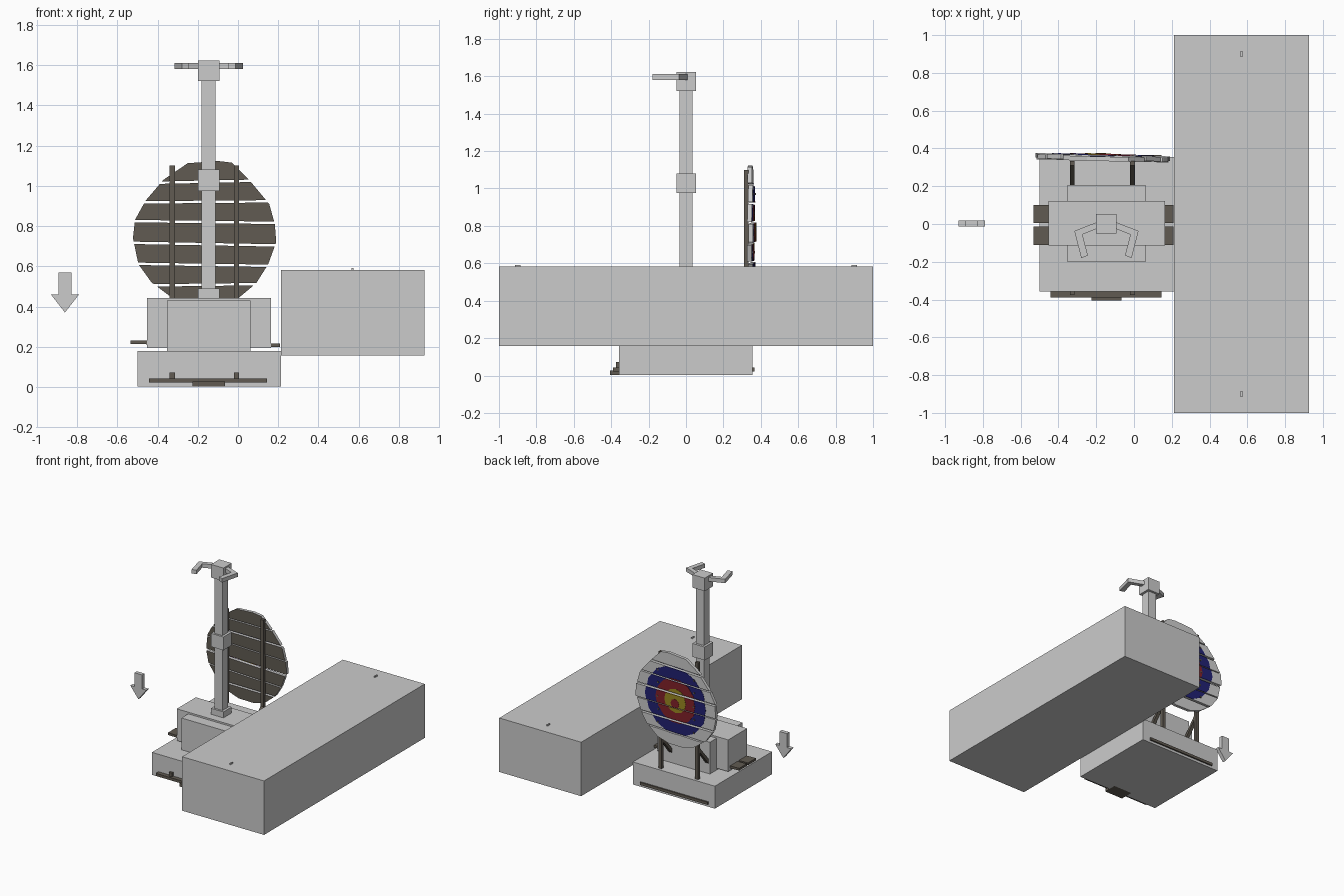
import bpy, bmesh, math
from mathutils import Vector

if "Cube" in bpy.data.objects:
    bpy.data.objects.remove(bpy.data.objects["Cube"])


def material(name, rgb):
    m = bpy.data.materials.new(name)
    m.diffuse_color = (*rgb, 1)
    m.use_nodes = True
    m.node_tree.nodes["Principled BSDF"].inputs["Base Color"].default_value = m.diffuse_color
    return m


GREY = material("pale grey", (0.6, 0.6, 0.6))
WOOD = material("dark wood", (0.12, 0.105, 0.085))
BLUE = material("blue paint", (0.015, 0.015, 0.17))
RED = material("red paint", (0.22, 0.015, 0.022))
YELLOW = material("yellow paint", (0.33, 0.25, 0.015))


def finish(name, bm, *mats):
    bmesh.ops.recalc_face_normals(bm, faces=bm.faces)
    me = bpy.data.meshes.new(name)
    bm.to_mesh(me)
    bm.free()
    for m in mats:
        me.materials.append(m)
    ob = bpy.data.objects.new(name, me)
    bpy.context.collection.objects.link(ob)
    return ob


def box(name, x, y, z, mat=GREY, warp=None):
    """Box from (min, max) ranges, optionally bent by a vertex rule."""
    bm = bmesh.new()
    bmesh.ops.create_cube(bm, size=1)
    for v in bm.verts:
        v.co = Vector([(r[0] + r[1]) / 2 + c * (r[1] - r[0])
                       for r, c in zip((x, y, z), v.co)])
        if warp:
            warp(v.co)
    return finish(name, bm, mat)


def prism(name, pts, depth, mat=GREY):
    """Closed outline of 3D points extruded by a vector."""
    bm = bmesh.new()
    f = bm.faces.new([bm.verts.new(p) for p in pts])
    new = bmesh.ops.extrude_face_region(bm, geom=[f])["geom"]
    bmesh.ops.translate(bm, vec=depth,
                        verts=[v for v in new if isinstance(v, bmesh.types.BMVert)])
    return finish(name, bm, mat)


# Solid blocks
box("long_block", (0.213, 0.927), (-1, 1), (0.157, 0.582))
for s in (-1, 1):
    box("block_peg", (0.565, 0.575), (s * 0.9 - 0.015, s * 0.9 + 0.015), (0.58, 0.592))
box("base_block", (-0.5, 0.213), (-0.357, 0.355), (0.003, 0.18))
box("wide_block", (-0.453, 0.165), (-0.115, 0.122), (0.193, 0.443))
box("deep_block", (-0.353, 0.062), (-0.2, 0.207), (0.178, 0.43))

# Post with collars and head
box("post", (-0.181, -0.111), (-0.035, 0.035), (0.44, 1.55))
for name, z in (("post_foot", (0.44, 0.49)), ("post_collar", (0.975, 1.08)),
                ("post_head", (1.52, 1.623))):
    box(name, (-0.2, -0.092), (-0.05, 0.053), z)

# Mirrored bent arms on the head
arm = [(-0.05, 0.01), (-0.05, -0.025), (-0.127, -0.056), (-0.098, -0.167),
       (-0.133, -0.18), (-0.17, -0.037)]
for s in (-1, 1):
    prism("head_arm", [(-0.146 + s * x, y, 1.58) for x, y in arm], (0, 0, 0.031))

# Floating down arrow
half = [(0.033, 0.57), (0.033, 0.46), (0.07, 0.46), (0, 0.37)]
outline = half + [(-x, z) for x, z in half[-2::-1]]
prism("down_arrow", [(-0.86 + x, -0.012, z) for x, z in outline], (0, 0.03, 0))


# Planks poking out at the sides
def tilt(co):
    co.z -= 0.022 * (co.x + 0.53)


for y in ((-0.11, -0.012), (0.005, 0.1)):
    box("side_plank", (-0.533, 0.208), y, (0.214, 0.232), WOOD, tilt)

# Stand: cross planks, runners, uprights and braces
box("front_foot_plank", (-0.443, 0.145), (-0.39, -0.3), (0.022, 0.043), WOOD)
box("rear_foot_plank", (-0.443, 0.145), (0.27, 0.366), (0.022, 0.043), WOOD)
box("front_foot_pad", (-0.225, -0.065), (-0.405, -0.3), (0.003, 0.028), WOOD)
for x in (-0.327, -0.008):
    xr = (x - 0.013, x + 0.013)
    box("runner", xr, (-0.375, 0.335), (0.04, 0.073), WOOD)
    box("upright", xr, (0.31, 0.334), (0.04, 1.1), WOOD)
    prism("brace", [(xr[0], 0.32, 0.43), (xr[0], 0.32, 0.395),
                    (xr[0], 0.03, 0.05), (xr[0], 0.0, 0.05)], (0.026, 0, 0), WOOD)

# Target: planks clipped from a rough disc
CX, CZ = -0.165, 0.765
rim = [(-0.522, 0.74), (-0.512, 0.83), (-0.46, 0.925), (-0.37, 1.03), (-0.25, 1.112),
       (-0.1, 1.123), (-0.03, 1.115), (0.055, 1.03), (0.155, 0.91), (0.183, 0.81),
       (0.19, 0.72), (0.15, 0.61), (0.09, 0.515), (0, 0.44), (-0.1, 0.412),
       (-0.23, 0.412), (-0.33, 0.445), (-0.43, 0.52), (-0.495, 0.61)]


def ring(r, n=14, dz=0.0):
    return [(CX + r * math.cos(2 * math.pi * i / n),
             CZ + dz + r * math.sin(2 * math.pi * i / n)) for i in range(n)]


def slice_plate(name, pts, lo, hi, y0, y1, *mats):
    """Part of a flat outline between two sloping lines, given depth."""
    bm = bmesh.new()
    bm.faces.new([bm.verts.new((x, y0, z)) for x, z in pts])
    for (z, slope), sign in ((lo, -1), (hi, 1)):
        bmesh.ops.bisect_plane(bm, geom=bm.verts[:] + bm.edges[:] + bm.faces[:],
                               plane_co=(CX, 0, z),
                               plane_no=Vector((-slope, 0, 1)) * sign,
                               clear_outer=True)
    if not bm.faces:
        bm.free()
        return
    new = bmesh.ops.extrude_face_region(bm, geom=bm.faces[:])["geom"]
    bmesh.ops.translate(bm, vec=(0, y1 - y0, 0),
                        verts=[v for v in new if isinstance(v, bmesh.types.BMVert)])
    for v in bm.verts:
        v.co.y -= 0.025 * (v.co.x - CX)
    ob = finish(name, bm, *mats)
    if len(mats) > 1:  # bare wood on the rear side
        for f in ob.data.polygons:
            f.material_index = 1 if f.normal.y < -0.5 else 0


gaps = [(0.38, 0), (0.508, 0.012), (0.607, -0.015), (0.71, -0.018), (0.82, -0.012),
        (0.92, 0.008), (1.02, 0.02), (1.15, 0)]
shift = [0, 0.003, -0.002, 0.007, 0.0, 0.003, -0.003]
paints = [("blue_ring", ring(0.27), BLUE), ("red_ring", ring(0.175), RED),
          ("yellow_ring", ring(0.095, 12), YELLOW),
          ("red_centre", ring(0.038, 8, -0.02), RED)]
for i, dy in enumerate(shift):
    lo = (gaps[i][0] + 0.006, gaps[i][1])
    hi = (gaps[i + 1][0] - 0.006, gaps[i + 1][1])
    y = 0.36 + dy
    slice_plate("target_plank", rim, lo, hi, 0.336 + dy, y, GREY, WOOD)
    for k, (name, pts, mat) in enumerate(paints):
        slice_plate(name, pts, lo, hi, y - 0.001, y + 0.002 * (k + 1), mat)
    # Nail heads over the uprights
    for x in (-0.327, -0.008):
        yy, z = y - 0.025 * (x - CX), (lo[0] + hi[0]) / 2
        if 0 < i < 6:
            box("nail", (x - 0.006, x + 0.006), (yy - 0.002, yy + 0.006),
                (z - 0.006, z + 0.006), WOOD)
